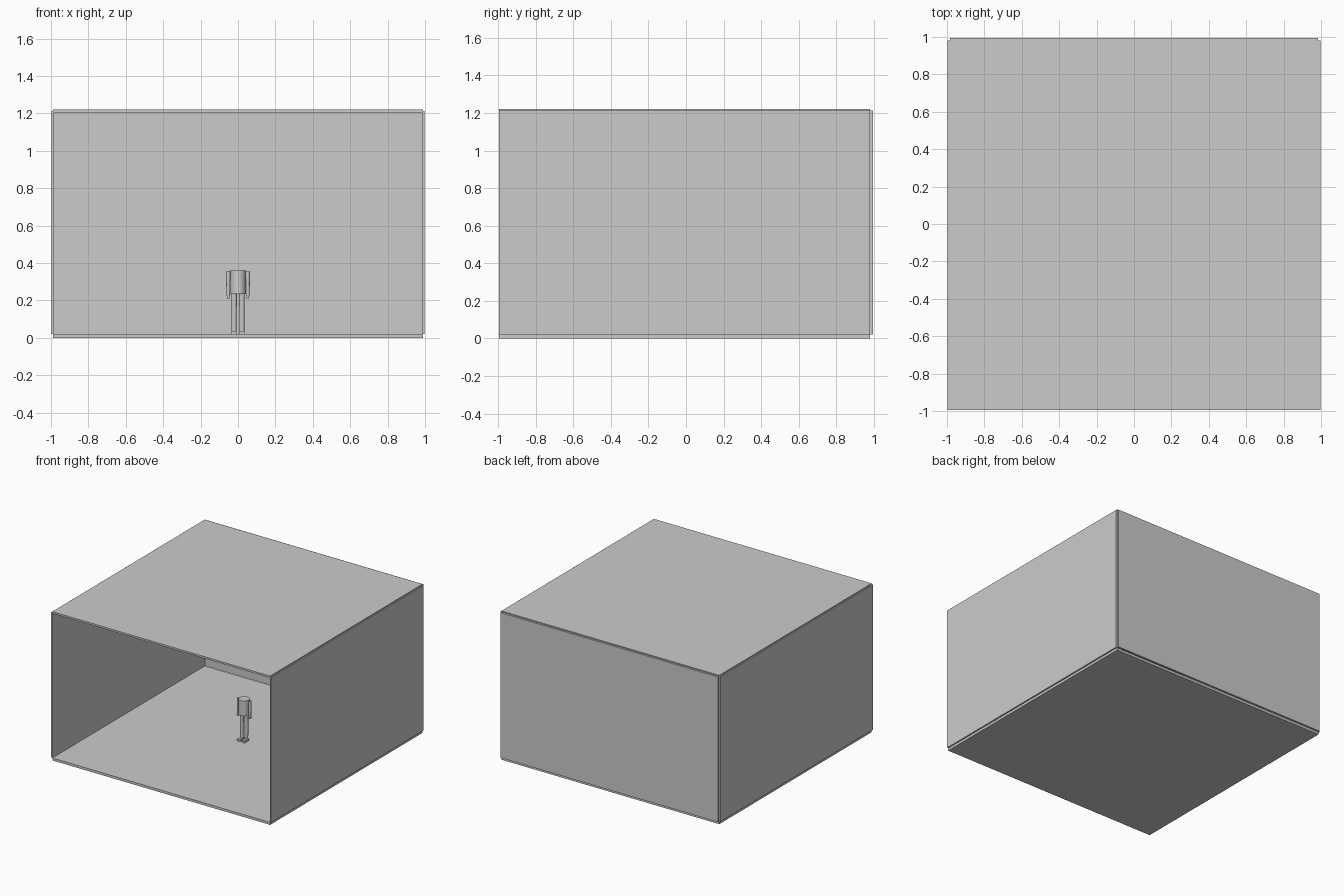
import bpy, bmesh, math
from mathutils import Matrix, Vector

if "Cube" in bpy.data.objects:
    bpy.data.objects.remove(bpy.data.objects["Cube"])

grey = bpy.data.materials.new("light grey")
grey.diffuse_color = (0.6, 0.6, 0.6, 1)
grey.use_nodes = True
grey.node_tree.nodes["Principled BSDF"].inputs["Base Color"].default_value = grey.diffuse_color


def finish(name, bm):
    mesh = bpy.data.meshes.new(name)
    bm.to_mesh(mesh)
    bm.free()
    mesh.materials.append(grey)
    ob = bpy.data.objects.new(name, mesh)
    bpy.context.collection.objects.link(ob)
    return ob


def box(name, lo, hi):
    lo, hi = Vector(lo), Vector(hi)
    bm = bmesh.new()
    bmesh.ops.create_cube(bm, size=1, matrix=Matrix.Translation((lo + hi) / 2)
                          @ Matrix.Diagonal((*(hi - lo), 1)))
    return finish(name, bm)


def limb(name, a, b, r1, r2, sides=16):
    """Tapered cylinder from point a to point b."""
    a, b = Vector(a), Vector(b)
    rot = (b - a).to_track_quat('Z', 'Y').to_matrix().to_4x4()
    bm = bmesh.new()
    bmesh.ops.create_cone(bm, cap_ends=True, segments=sides, radius1=r1, radius2=r2,
                          depth=(b - a).length,
                          matrix=Matrix.Translation((a + b) / 2) @ rot)
    for f in bm.faces:
        f.smooth = len(f.verts) == 4
    for e in bm.edges:
        e.smooth = e.calc_face_angle(0) < math.radians(40)
    return finish(name, bm)


# Room shell, open at the front
FRONT, BACK, IN, OUT = -0.995, 0.98, 0.985, 0.998
box("floor", (-0.988, FRONT, 0), (0.988, BACK, 0.02))
box("ceiling", (-0.988, FRONT, 1.205), (0.988, BACK, 1.22))
box("back_wall", (-IN, BACK, 0.022), (IN, 0.995, 1.212))
for side, s in (("left", -1), ("right", 1)):
    xs = sorted((s * IN, s * OUT))
    box(side + "_wall", (xs[0], FRONT, 0.022), (xs[1], BACK, 1.212))

# Standing figure
Y = 0.08
limb("torso", (0, Y, 0.235), (0, Y, 0.36), 0.042, 0.042, 24)
for side, s in (("left", -1), ("right", 1)):
    limb(side + "_arm", (s * 0.052, Y, 0.225), (s * 0.052, Y, 0.354), 0.010, 0.012)
    box(side + "_hand", (s * 0.052 - 0.007, Y - 0.012, 0.212),
        (s * 0.052 + 0.007, Y + 0.012, 0.228))
    limb(side + "_leg", (s * 0.021, Y, 0.035), (s * 0.021, Y, 0.236), 0.013, 0.015)
    box(side + "_foot", (s * 0.021 - 0.013, Y - 0.042, 0.02),
        (s * 0.021 + 0.013, Y + 0.014, 0.038))
